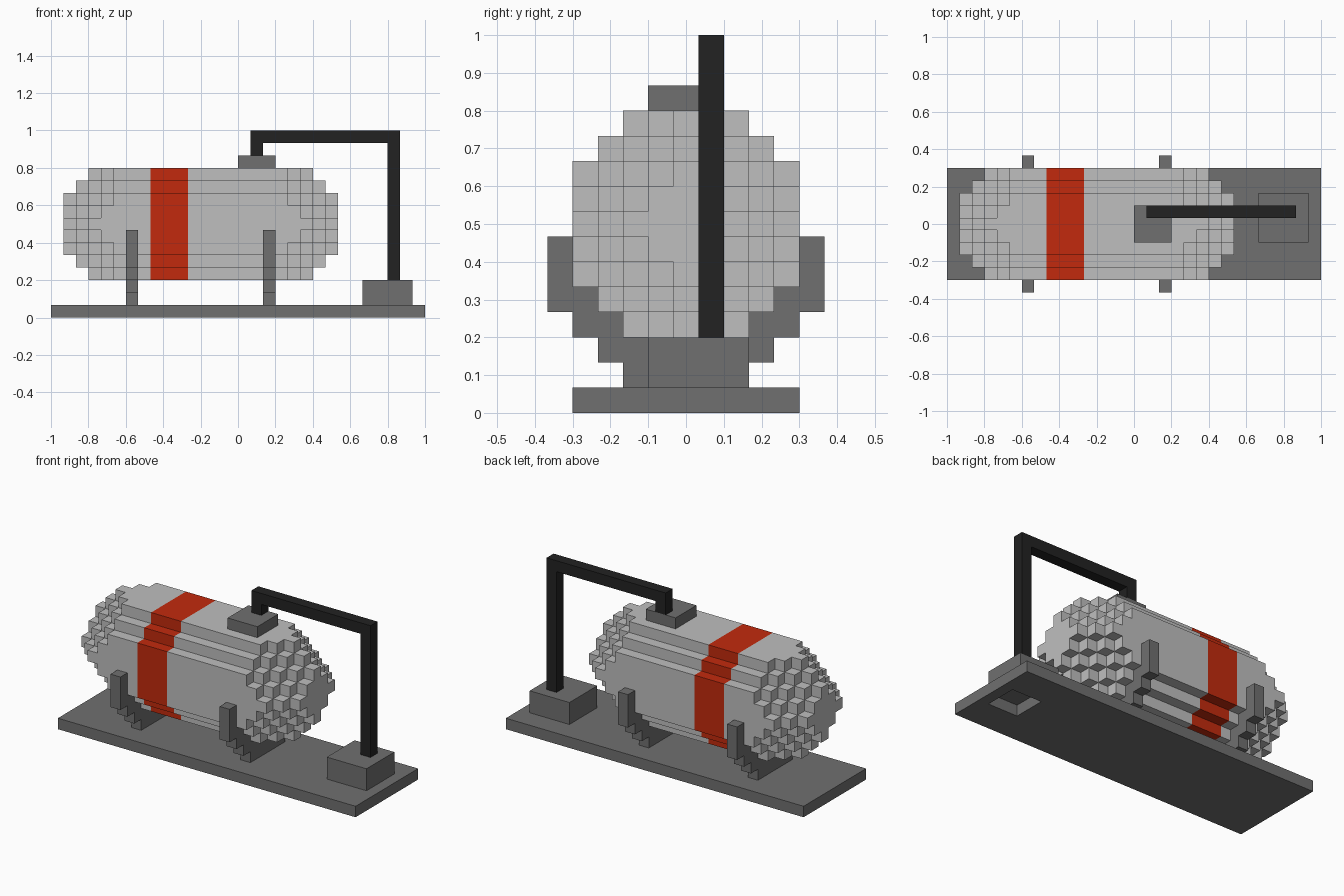
import bpy, bmesh, math
from mathutils import Vector

if "Cube" in bpy.data.objects:
    bpy.data.objects.remove(bpy.data.objects["Cube"], do_unlink=True)

U = 1 / 15  # size of one block


def material(name, rgb):
    m = bpy.data.materials.new(name)
    m.use_nodes = True
    m.diffuse_color = (*rgb, 1)
    bsdf = next(n for n in m.node_tree.nodes if n.type == 'BSDF_PRINCIPLED')
    bsdf.inputs["Base Color"].default_value = (*rgb, 1)
    bsdf.inputs["Roughness"].default_value = 0.8
    return m


LIGHT = material("light grey", (0.52, 0.52, 0.52))
RED = material("red", (0.54, 0.023, 0.004))
DARK = material("dark grey", (0.162, 0.162, 0.162))
BLACK = material("black", (0.016, 0.016, 0.016))


def box(x0, x1, y0, y1, z0, z1):
    """Set of block cells; y cells are centred on whole numbers, y1 included."""
    return {(x, y, z) for x in range(x0, x1)
            for y in range(y0, y1 + 1) for z in range(z0, z1)}


def build(name, cells, mats, pick=lambda cell: 0):
    """Skin a set of cells with outer faces only, then merge flat areas."""
    bm = bmesh.new()
    verts = {}

    def vert(p):
        if p not in verts:
            verts[p] = bm.verts.new((p[0] * U, (p[1] - 0.5) * U, p[2] * U))
        return verts[p]

    for c in cells:
        for axis in range(3):
            b, d = (axis + 1) % 3, (axis + 2) % 3
            for side in (0, 1):
                n = list(c)
                n[axis] += 2 * side - 1
                if tuple(n) in cells:
                    continue
                ring = []
                for i, j in ((0, 0), (1, 0), (1, 1), (0, 1)):
                    p = list(c)
                    p[axis] += side
                    p[b] += i
                    p[d] += j
                    ring.append(vert(tuple(p)))
                f = bm.faces.new(ring if side else ring[::-1])
                f.material_index = pick(c)
    bm.normal_update()
    bmesh.ops.dissolve_limit(bm, angle_limit=math.radians(1), verts=bm.verts[:],
                             edges=bm.edges[:], delimit={'MATERIAL'})
    me = bpy.data.meshes.new(name)
    bm.to_mesh(me)
    bm.free()
    for m in mats:
        me.materials.append(m)
    ob = bpy.data.objects.new(name, me)
    bpy.context.collection.objects.link(ob)
    return ob


# Base slab with a shallow recess below the pedestal
build("base", box(-15, 15, -4, 4, 0, 1) - box(11, 14, -1, 1, 0, 1), [DARK])

# Tank: round section, ends stepped back away from the axis, red band around it
tank = set()
for y in range(-4, 5):
    for z in range(-4, 5):
        reach = abs(y) + abs(z)
        if reach <= 6:
            step = max(0, reach - 2)
            tank |= box(-14 + step, 8 - step, y, y, z + 7, z + 8)
build("tank", tank, [LIGHT, RED], lambda c: 1 if -7 <= c[0] < -4 else 0)

# Stepped cradles that hold the tank
for name, x in (("right_cradle", -9), ("left_cradle", 2)):
    cells = box(x, x + 1, -2, 2, 1, 3)
    for y, z0, z1 in ((3, 2, 4), (4, 3, 5), (5, 4, 7)):
        for s in (-1, 1):
            cells |= box(x, x + 1, s * y, s * y, z0, z1)
    build(name, cells, [DARK])

# Cap on the tank and pedestal on the base
build("tank_cap", box(0, 3, -1, 1, 12, 13), [DARK])
build("pedestal", box(10, 14, -1, 2, 1, 3), [DARK])

# Bent pipe from the pedestal to the cap
pipe = box(12, 13, 1, 1, 3, 15) | box(1, 13, 1, 1, 14, 15) | box(1, 2, 1, 1, 13, 15)
build("pipe", pipe, [BLACK])
